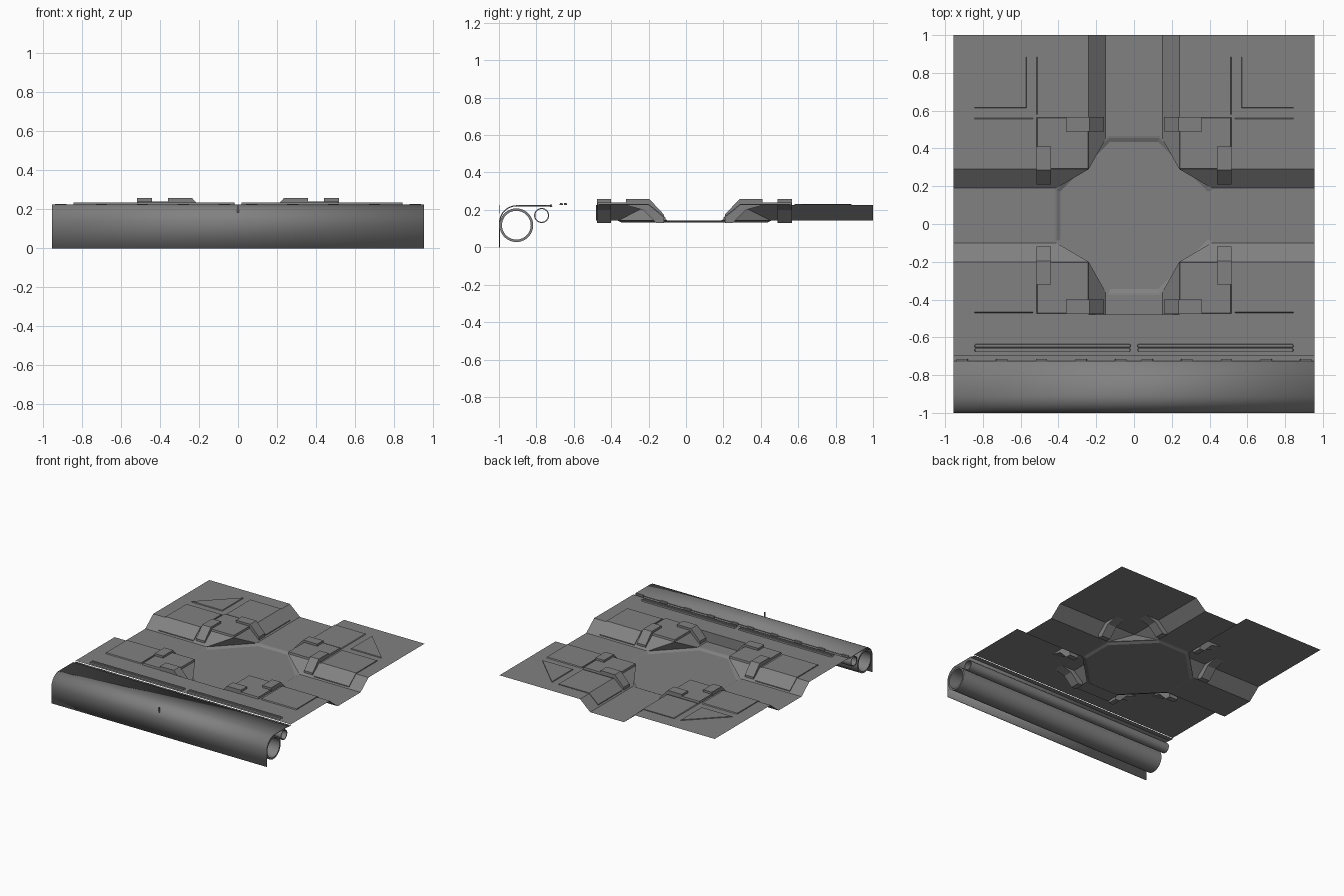
import bpy, bmesh, math

cube = bpy.data.objects.get("Cube")
if cube:
    bpy.data.objects.remove(cube)

grey = bpy.data.materials.new("mid_grey")
grey.use_nodes = True
GREY = (0.22, 0.22, 0.22, 1)
grey.diffuse_color = GREY
grey.node_tree.nodes["Principled BSDF"].inputs["Base Color"].default_value = GREY

H, L, MID = 0.225, 0.144, 0.045     # deck height, channel height, pit centre in y
BACK, FRONT = 1, -1
PAD, LOW = 0.245, 0.145             # channel edges measured from the pit centre


def build(name, polys, mirror=True, smooth=False):
    bm = bmesh.new()
    for poly in polys:
        bm.faces.new([bm.verts.new(p) for p in poly])
    bmesh.ops.remove_doubles(bm, verts=bm.verts, dist=0.0005)
    bmesh.ops.recalc_face_normals(bm, faces=bm.faces)
    me = bpy.data.meshes.new(name)
    bm.to_mesh(me)
    bm.free()
    ob = bpy.data.objects.new(name, me)
    bpy.context.collection.objects.link(ob)
    me.materials.append(grey)
    if mirror:
        ob.modifiers.new("Mirror", "MIRROR").use_axis[0] = True
    if smooth:
        bpy.context.view_layer.objects.active = ob
        ob.select_set(True)
        bpy.ops.object.shade_smooth_by_angle(angle=math.radians(35))
        ob.select_set(False)
    return ob


def prism(name, low, high, mirror=True, smooth=False):
    """Closed solid between two matching outlines."""
    n = len(low)
    sides = [(low[i], low[(i + 1) % n], high[(i + 1) % n], high[i]) for i in range(n)]
    return build(name, [low, high] + sides, mirror, smooth)


def plate(name, outline, z0, z1, bevel=0.005):
    """Raised panel with slanted rims."""
    cx = sum(p[0] for p in outline) / len(outline)
    cy = sum(p[1] for p in outline) / len(outline)
    top = [(x - math.copysign(bevel, x - cx), y - math.copysign(bevel, y - cy), z1) for x, y in outline]
    return prism(name, [(x, y, z0) for x, y in outline], top)


def along_x(profile, x0, x1):
    return [(x0, y, z) for y, z in profile], [(x1, y, z) for y, z in profile]


def along_y(profile, y0, y1):
    return [(x, y0, z) for x, z in profile], [(x, y1, z) for x, z in profile]


# Deck quarters: flat plate, sloped channel sides, corner facet, channel floors
for side, s in (("back", BACK), ("front", FRONT)):
    end = 0.955 if s == BACK else 0.74
    stop = 0.955 if s == BACK else 0.525

    def Y(v):
        return MID + s * v

    def q(*pts):
        return [(x, Y(v), z) for x, v, z in pts]

    polys = [
        q((.24, PAD, H), (.955, PAD, H), (.955, end, H), (.24, end, H)),
        q((.24, PAD, H), (.24, stop, H), (.15, stop, L), (.15, .405, L)),
        q((.24, PAD, H), (.955, PAD, H), (.955, LOW, L), (.41, LOW, L)),
        q((.24, PAD, H), (.41, LOW, L), (.15, .405, L)),
        q((0, .42, L), (.137, .42, L), (.15, .405, L), (.15, stop, L), (0, stop, L)),
        q((.41, LOW, L), (.955, LOW, L), (.955, 0, L), (.42, 0, L), (.42, .137, L)),
    ]
    if s == FRONT:
        polys += [q((0, stop, H), (.24, stop, H), (.24, end, H), (0, end, H)),
                  q((0, stop, L), (.15, stop, L), (.24, stop, H), (0, stop, H))]
    build(side + "_deck", polys)

    # Raised corner pads
    plate(side + "_pad", [(.24, Y(PAD)), (.515, Y(PAD)), (.515, Y(.52)), (.24, Y(.52))], H, .24, .003)

    # Clips folded over the pad edges into the channels
    clip = [(.36, H), (.36, .257), (.235, .257), (.158, .175), (.158, .13), (.2, .13), (.27, .2)]
    prism(side + "_inner_clip", *along_y(clip, Y(.445), Y(.522)))
    outer = [(Y(a + .005), z) for a, z in clip]
    prism(side + "_outer_clip", *along_x(outer, .44, .517))

    # Outer panels folded down the channel slope
    t = 0.007
    fold = [(.515, H), (.51, H + t), (PAD, H + t), (LOW + .01, L + .008 + t),
            (LOW + .01, L + .008), (PAD, H)]
    prism(side + "_outer_panel", *along_x([(Y(v), z) for v, z in fold], .535, .845))

# Rear panels folded into the rear channel, and triangular corner panels
fold = [(.515, H), (.51, H + .006), (.24, H + .006), (.16, .159), (.16, .153), (.24, H)]
prism("rear_folded_panel", *along_y(fold, .58, .885))
plate("rear_triangle_panel", [(.57, .885), (.57, .615), (.845, .615)], H, H + .006, .003)


# Octagonal pit: stepped rim and floor
def octagon(a, z):
    k = a * 0.326
    pts = [(k, a), (a, k), (a, -k), (k, -a), (-k, -a), (-a, -k), (-a, k), (-k, a)]
    return [(x, y + MID, z) for x, y in pts]


rings = [octagon(.42, L), octagon(.41, L - .002), octagon(.39, .132)]
pit = [rings[-1]]
for a, b in zip(rings, rings[1:]):
    pit += [(a[i], a[(i + 1) % 8], b[(i + 1) % 8], b[i]) for i in range(8)]
build("octagon_pit", pit, mirror=False)

# Long vent bars and hinge strip
for i, y in enumerate((-.645, -.667)):
    r = .009
    arcs = [(x + d * r * math.cos(t), y + d * r * math.sin(t))
            for x, d in ((.836, 1), (.026, -1))
            for t in [math.radians(-90 + 30 * k) for k in range(7)]]
    plate("vent_bar_%d" % i, arcs, H, .236, .002)
build("hinge_strip", [[(0, -.73, .216), (.955, -.73, .216), (.955, -.69, .216), (0, -.69, .216)]])
for i in range(5):
    x = .04 + i * .21
    plate("hinge_tab_%d" % i, [(x, -.727), (x + .06, -.727), (x + .06, -.715), (x, -.715)], .216, .228, .001)

# Rolled front cover
R = .095
arc = [(-1 + R - R * math.cos(t), H - R + R * math.sin(t))
       for t in [math.radians(7.5 * k) for k in range(13)]]
path = [(-1, 0)] + arc + [(-.724, H)]
cover = build("front_cover", [[(-.955, *a), (.955, *a), (.955, *b), (-.955, *b)]
                              for a, b in zip(path, path[1:])], False, True)
thick = cover.modifiers.new("Thickness", "SOLIDIFY")
thick.thickness, thick.offset = .006, -1
plate("cover_seam", [(-.004, -1), (.004, -1), (.004, -.997), (-.004, -.997)], .18, H, 0)


# Open tubes behind the cover
def tube(name, y, z, r, wall, n=40):
    def loop(x, rad):
        return [(x, y + rad * math.cos(math.tau * i / n), z + rad * math.sin(math.tau * i / n)) for i in range(n)]
    loops = [loop(-.95, r), loop(.95, r), loop(.95, r - wall), loop(-.95, r - wall)]
    polys = [(a[i], a[(i + 1) % n], b[(i + 1) % n], b[i])
             for a, b in zip(loops, loops[1:] + loops[:1]) for i in range(n)]
    build(name, polys, False, True)


tube("large_roller", -.907, .118, .09, .013)
tube("small_roller", -.772, .17, .04, .006)
